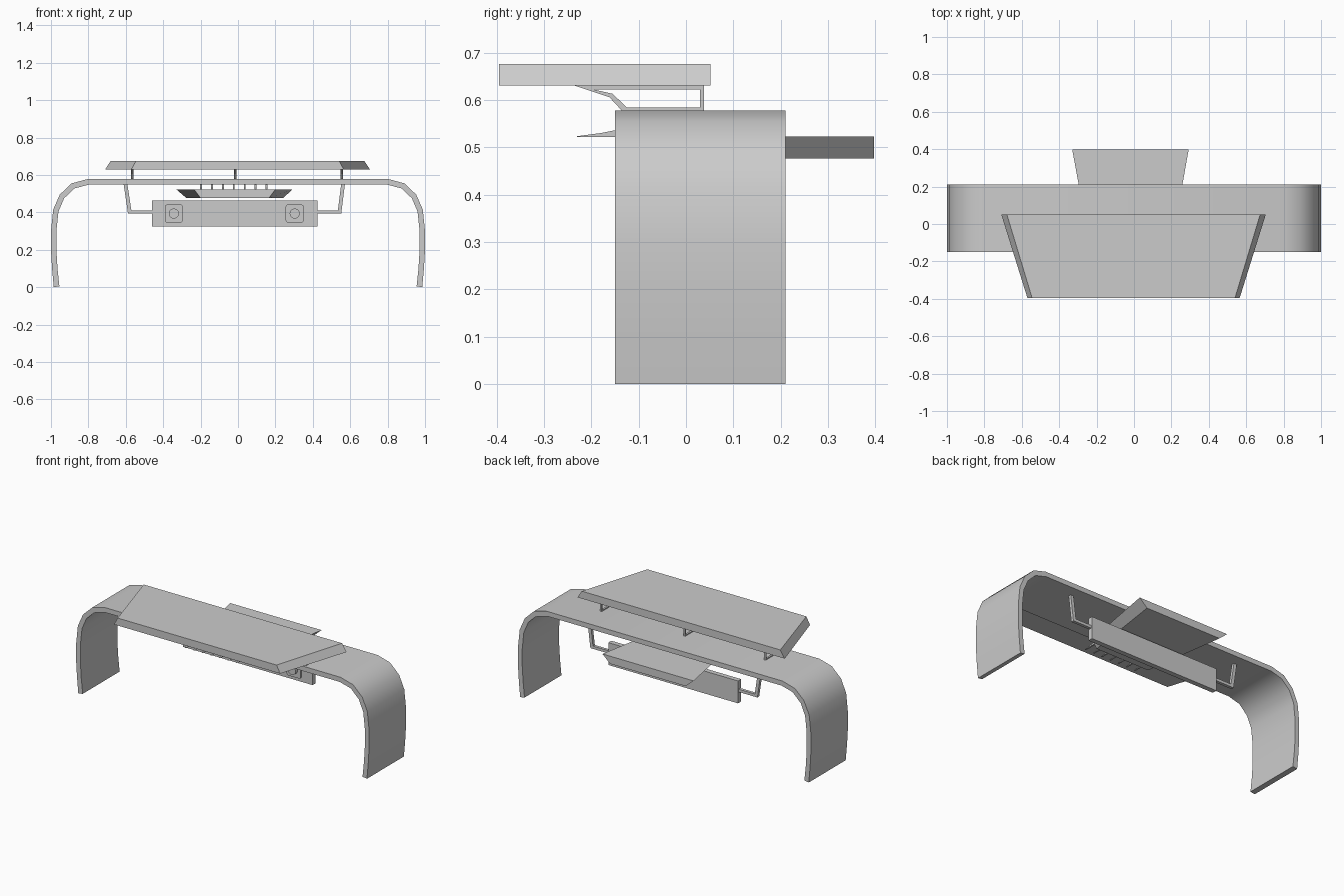
import bpy, bmesh, math
from mathutils import Vector

cube = bpy.data.objects.get("Cube")
if cube:
    bpy.data.objects.remove(cube, do_unlink=True)

grey = bpy.data.materials.new("plain grey")
grey.use_nodes = True
colour = (0.6, 0.6, 0.6, 1)
grey.diffuse_color = colour
grey.node_tree.nodes["Principled BSDF"].inputs["Base Color"].default_value = colour


def finish(name, bm, smooth=False):
    bmesh.ops.recalc_face_normals(bm, faces=bm.faces)
    mesh = bpy.data.meshes.new(name)
    bm.to_mesh(mesh)
    bm.free()
    mesh.materials.append(grey)
    obj = bpy.data.objects.new(name, mesh)
    bpy.context.collection.objects.link(obj)
    if smooth:
        bpy.ops.object.select_all(action='DESELECT')
        obj.select_set(True)
        bpy.context.view_layer.objects.active = obj
        bpy.ops.object.shade_smooth_by_angle(angle=math.radians(35))
    return obj


def loft(name, start, end):
    """Solid between two matching outlines."""
    bm = bmesh.new()
    a = [bm.verts.new(p) for p in start]
    b = [bm.verts.new(p) for p in end]
    bm.faces.new(a)
    bm.faces.new(b[::-1])
    for i in range(len(a)):
        j = (i + 1) % len(a)
        bm.faces.new((a[i], a[j], b[j], b[i]))
    return finish(name, bm)


def ribbon(name, outer, inner, place, low, high, closed=False, smooth=False):
    """Strip between two profile lines, extruded from low to high."""
    bm = bmesh.new()
    rows = [[bm.verts.new(place(p, d)) for p in line]
            for line, d in ((outer, low), (inner, low), (inner, high), (outer, high))]
    n = len(outer)
    for i in range(n if closed else n - 1):
        j = (i + 1) % n
        for r in range(4):
            s = (r + 1) % 4
            bm.faces.new((rows[r][i], rows[r][j], rows[s][j], rows[s][i]))
    if not closed:
        for i in (0, n - 1):
            bm.faces.new([row[i] for row in rows])
    return finish(name, bm, smooth)


def front_plane(p, y):
    return (p[0], y, p[1])


def side_plane(p, x):
    return (x, p[0], p[1])


def quad(y_front, y_back, front, back, z):
    return [(front[0], y_front, z), (front[1], y_front, z),
            (back[1], y_back, z), (back[0], y_back, z)]


def mirrored(half):
    return half + [(-x, z) for x, z in reversed(half)]


# Arched band
outer = mirrored([(-.985, 0), (-.994, .1), (-1, .2), (-1, .3), (-.988, .415),
                  (-.953, .495), (-.89, .555), (-.805, .578)])
inner = mirrored([(-.955, .005), (-.965, .1), (-.971, .2), (-.971, .3), (-.96, .405),
                  (-.93, .475), (-.875, .528), (-.8, .548)])
ribbon("arched_band", outer, inner, front_plane, -.15, .21, smooth=True)

# Roof plate with sloped ends
loft("roof_plate", quad(-.395, .052, (-.57, .565), (-.71, .705), .63),
     quad(-.395, .052, (-.545, .54), (-.68, .675), .676))

# Roof support frames
frame_out = [(-.24, .632), (-.162, .606), (-.135, .577), (.038, .577), (.038, .632)]
frame_in = [(-.195, .622), (-.155, .613), (-.125, .584), (.03, .584), (.03, .622)]
for side, x in (("right", -.565), ("middle", -.015), ("left", .555)):
    ribbon(f"roof_support_{side}", frame_out, frame_in, side_plane,
           x - .006, x + .006, closed=True)

# Rear tray, narrower below
loft("rear_tray", quad(-.12, .397, (-.2, .165), (-.275, .24), .476),
     quad(-.12, .397, (-.235, .2), (-.33, .292), .523))

# Row of curved prongs below the band
prong_top = [(-.23, .5235), (-.18, .53), (-.15, .536), (-.12, .55)]
prong_low = [(-.23, .522), (-.18, .522), (-.15, .522), (-.1, .522)]
for i in range(7):
    x = -.198 + .0585 * i
    ribbon(f"prong_{i + 1}", prong_top, prong_low, side_plane, x - .005, x + .005)

# Hanging panel
loft("hanging_panel", quad(.12, .15, (-.46, .425), (-.46, .425), .325),
     quad(.12, .15, (-.46, .425), (-.46, .425), .463))

# Dials: rounded square plate with a round knob
for side, x in (("right", -.343), ("left", .303)):
    centre = Vector((x, 0, .394))
    plate = []
    for corner in range(4):
        for step in range(4):
            a = math.radians(90 * corner + 30 * step)
            m = math.radians(90 * corner + 45)
            plate.append(centre + Vector((
                .051 * math.cos(m) + .012 * math.cos(a), 0,
                .051 * math.sin(m) + .012 * math.sin(a))))
    ring = [centre + Vector((.027 * math.cos(t * math.tau / 16), 0,
                             .027 * math.sin(t * math.tau / 16))) for t in range(16)]
    for part, shape, front, back in (("plate", plate, .11, .121), ("knob", ring, .09, .111)):
        loft(f"dial_{part}_{side}", [p + Vector((0, front, 0)) for p in shape],
             [p + Vector((0, back, 0)) for p in shape])

# Bent hangers joining panel and band
for side, top, bend, end in (("right", -.612, -.588, -.455), ("left", .572, .552, .42)):
    s = 1 if top > 0 else -1
    ribbon(f"hanger_{side}",
           [(top, .555), (bend, .393), (end, .393)],
           [(top - s * .02, .555), (bend - s * .018, .41), (end, .41)],
           front_plane, .126, .144)
